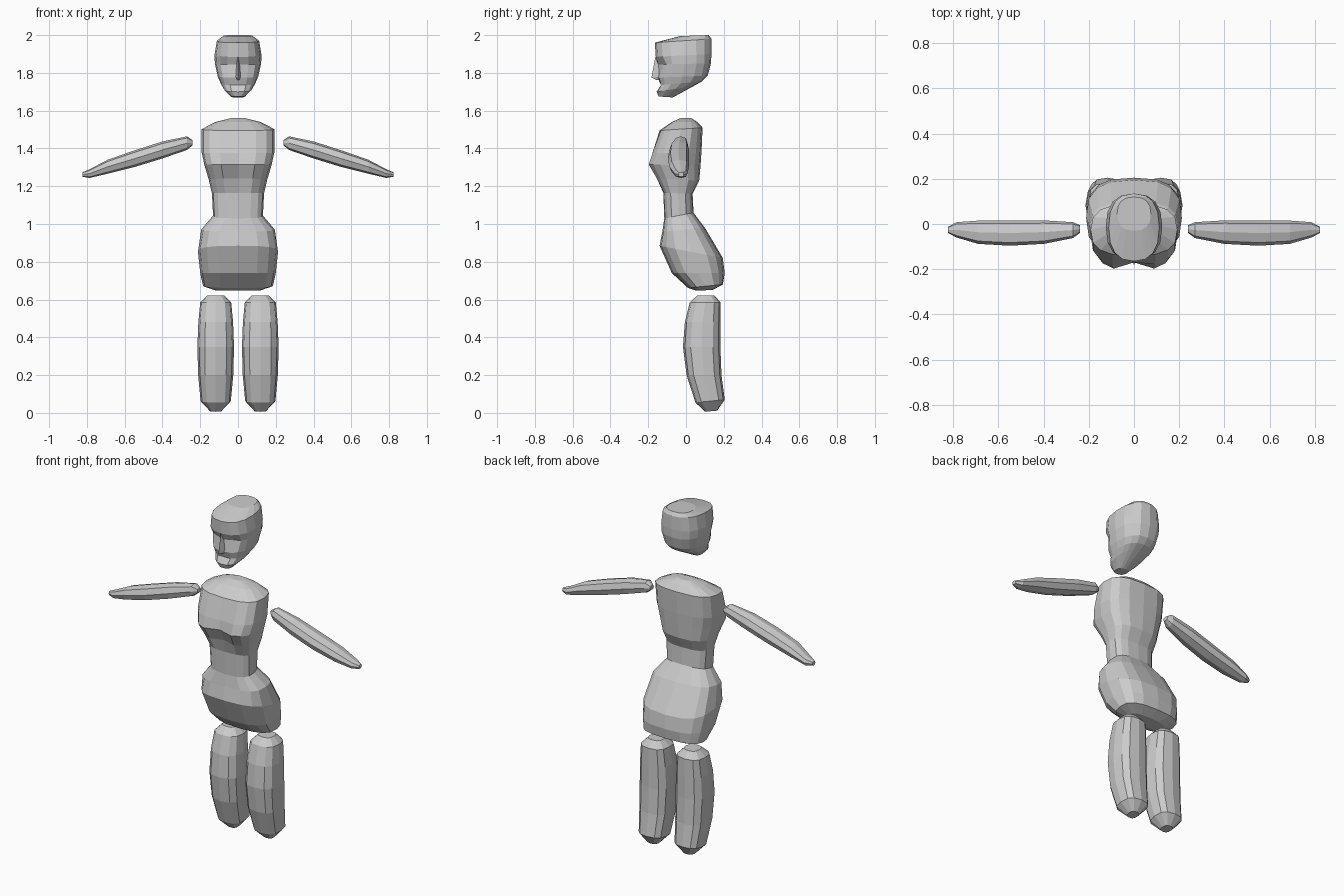
import bpy, bmesh
from math import sin, cos, pi
from mathutils import Vector


def spow(v, e):
    return (1 if v >= 0 else -1) * abs(v) ** e


def ring(front, back, side, n, e, dents):
    """Squared oval between a front and back point; dents push front columns back."""
    f, b, s = Vector(front), Vector(back), Vector(side)
    mid, half = (f + b) / 2, (f - b) / 2
    pts = []
    for i in range(n):
        a = 2 * pi * i / n
        p = mid + half * spow(cos(a), e) + s * spow(sin(a), e)
        p.y += dents.get(min(i, n - i), 0)
        pts.append(p)
    return pts


def loft(name, rings):
    bm = bmesh.new()
    rows = [[bm.verts.new(p) for p in r] for r in rings]
    n = len(rows[0])
    for r0, r1 in zip(rows, rows[1:]):
        for i in range(n):
            bm.faces.new((r0[i], r0[(i + 1) % n], r1[(i + 1) % n], r1[i]))
    bm.faces.new(rows[0])
    bm.faces.new(rows[-1])
    bmesh.ops.recalc_face_normals(bm, faces=bm.faces[:])
    me = bpy.data.meshes.new(name)
    bm.to_mesh(me)
    bm.free()
    ob = bpy.data.objects.new(name, me)
    bpy.context.collection.objects.link(ob)
    return ob


def body(name, sections, n, e, dents={}):
    # section: front y, front z, back y, back z, half width
    return loft(name, [ring((0, fy, fz), (0, by, bz), (w, 0, 0), n, e, dents.get(k, {}))
                       for k, (fy, fz, by, bz, w) in enumerate(sections)])


# torso, from the hips up to the shoulders, with a shallow centre dent in the chest
body("torso", [
    (.05, .648, .14, .65, .12),
    (.01, .662, .195, .68, .185),
    (-.075, .74, .205, .74, .2),
    (-.14, .885, .195, .82, .212),
    (-.125, .96, .10, .98, .195),
    (-.115, 1.03, .04, 1.06, .132),
    (-.12, 1.165, .035, 1.16, .138),
    (-.16, 1.24, .07, 1.23, .155),
    (-.205, 1.315, .077, 1.31, .178),
    (-.185, 1.375, .082, 1.38, .192),
    (-.14, 1.495, .088, 1.51, .192),
    (-.075, 1.54, .06, 1.54, .12),
    (-.03, 1.56, .03, 1.56, .04)], 16, .72,
    {7: {0: .03}, 8: {0: .035}, 9: {0: .015}})

# head, with sunken eye sockets and mouth
body("head", [
    (-.145, 1.675, -.07, 1.67, .035),
    (-.155, 1.70, .04, 1.73, .075),
    (-.14, 1.735, .085, 1.755, .092),
    (-.15, 1.775, .115, 1.785, .107),
    (-.15, 1.845, .132, 1.85, .122),
    (-.16, 1.885, .135, 1.90, .125),
    (-.165, 1.96, .135, 1.98, .112),
    (-.03, 1.995, .12, 2.0, .075)], 16, .82,
    {2: {0: .01}, 4: {1: .022, 2: .012}})

# nose wedge
loft("nose", [[Vector(p) for p in r] for r in (
    [(-.012, -.13, 1.885), (0, -.162, 1.885), (.012, -.13, 1.885)],
    [(-.022, -.12, 1.78), (0, -.183, 1.775), (.022, -.12, 1.78)],
    [(-.018, -.12, 1.762), (0, -.155, 1.762), (.018, -.12, 1.762)])])

# arms: x, centre z, half height, front y, back y
ARM = [(.24, 1.43, .013, -.04, -.005), (.27, 1.428, .036, -.062, .008),
       (.40, 1.392, .045, -.088, .016), (.55, 1.345, .044, -.096, .016),
       (.69, 1.303, .037, -.088, .015), (.785, 1.267, .023, -.06, .008),
       (.823, 1.262, .012, -.04, -.012)]
# legs: z at front, z at back, half width, front y, back y
LEG = [(.006, .012, .03, .10, .165), (.055, .07, .08, .05, .205),
       (.20, .20, .093, .003, .188), (.35, .35, .097, -.016, .182),
       (.48, .48, .092, -.006, .183), (.585, .585, .082, .02, .183),
       (.622, .622, .045, .06, .15)]
for s, side in ((1, "left"), (-1, "right")):
    loft(side + "_arm", [ring((s * x, fy, z), (s * x, by, z), (0, 0, h), 8, .8, {})
                         for x, z, h, fy, by in ARM])
    loft(side + "_leg", [ring((s * .118, fy, fz), (s * .118, by, bz), (w, 0, 0), 12, .75, {})
                         for fz, bz, w, fy, by in LEG])
